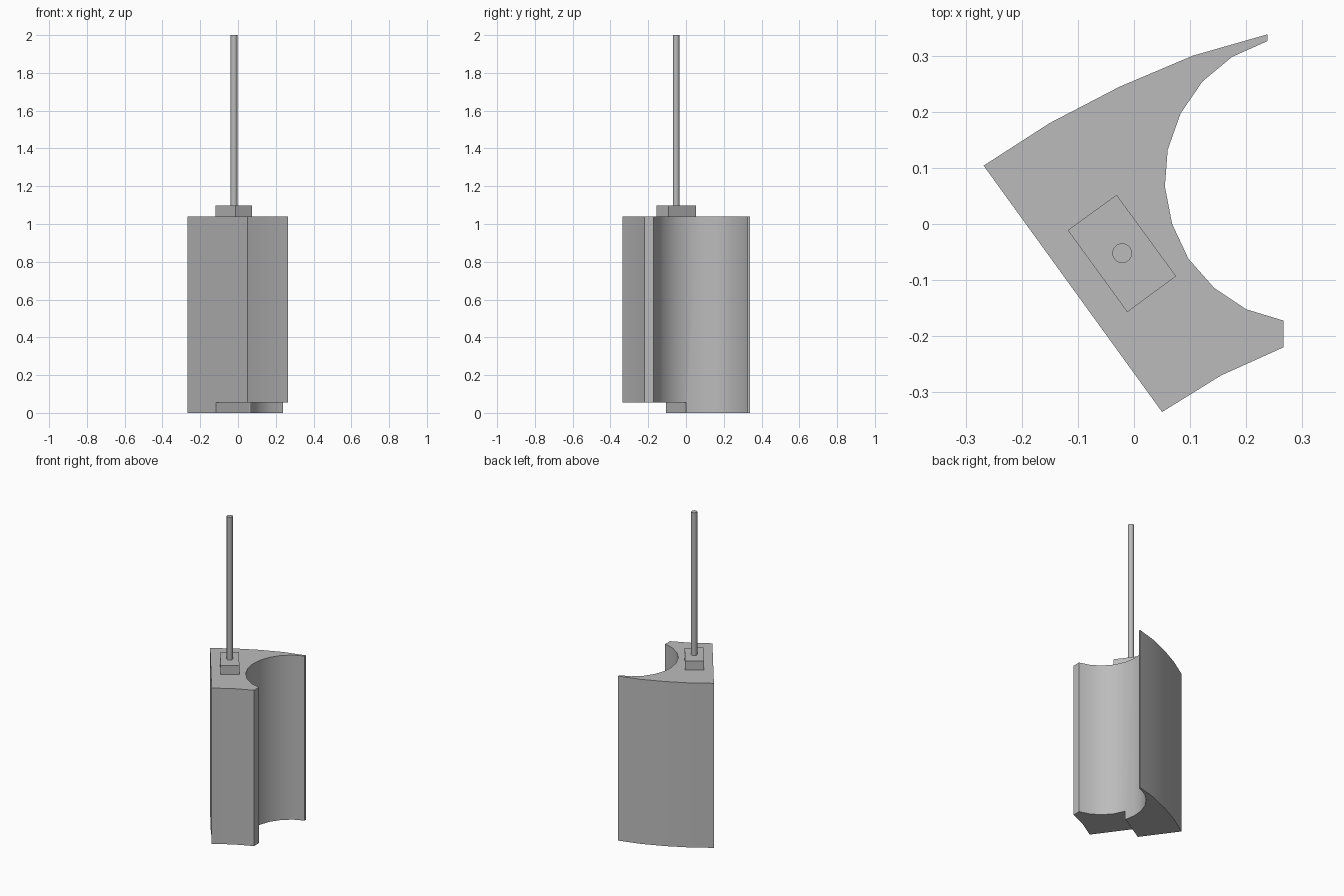
import bpy, bmesh

cube = bpy.data.objects.get("Cube")
if cube:
    bpy.data.objects.remove(cube, do_unlink=True)

grey = bpy.data.materials.new("plain_grey")
grey.use_nodes = True
grey.diffuse_color = (0.5, 0.5, 0.5, 1)
grey.node_tree.nodes["Principled BSDF"].inputs["Base Color"].default_value = grey.diffuse_color


def prism(name, outline, low, high):
    """Extrude a flat outline upward into a solid."""
    bm = bmesh.new()
    base = bm.faces.new([bm.verts.new((x, y, low)) for x, y in outline])
    top = bmesh.ops.extrude_face_region(bm, geom=[base])["geom"]
    bmesh.ops.translate(bm, vec=(0, 0, high - low),
                        verts=[v for v in top if isinstance(v, bmesh.types.BMVert)])
    bmesh.ops.recalc_face_normals(bm, faces=bm.faces)
    mesh = bpy.data.meshes.new(name)
    bm.to_mesh(mesh)
    bm.free()
    obj = bpy.data.objects.new(name, mesh)
    bpy.context.collection.objects.link(obj)
    mesh.materials.append(grey)
    return obj


def smooth(obj):
    bpy.ops.object.select_all(action="DESELECT")
    obj.select_set(True)
    bpy.context.view_layer.objects.active = obj
    bpy.ops.object.shade_smooth_by_angle()


# Body: straight wall, two bowed sides and a scooped inner side
short_side = [(0.05, -0.335), (0.155, -0.27), (0.266, -0.22)]
scoop = [(0.266, -0.172), (0.2, -0.152), (0.143, -0.114), (0.097, -0.062),
         (0.068, 0), (0.055, 0.067), (0.06, 0.132), (0.083, 0.197),
         (0.122, 0.254), (0.175, 0.298), (0.238, 0.326)]
long_side = [(0.238, 0.338), (0.105, 0.3), (-0.025, 0.245),
             (-0.15, 0.18), (-0.268, 0.104)]
body = prism("body", short_side + scoop + long_side, 0, 1.04)

# Raised underside on the front part
cutter = prism("step_cutter", [(-0.3, -0.214), (0.06, 0), (0.4, 0.05),
                               (0.4, -0.5), (-0.3, -0.5)], -0.1, 0.055)
cutter.hide_render = True
cut = body.modifiers.new("step", "BOOLEAN")
cut.operation = "DIFFERENCE"
cut.object = cutter
cut.solver = "EXACT"
smooth(body)
bpy.ops.object.modifier_apply(modifier=cut.name)
bpy.data.objects.remove(cutter, do_unlink=True)
smooth(body)

# Mounting block on top
prism("mounting_block", [(-0.118, -0.011), (-0.012, -0.157),
                         (0.075, -0.093), (-0.031, 0.052)], 1.04, 1.097)

# Tall thin rod
bpy.ops.mesh.primitive_cylinder_add(vertices=24, radius=0.0175, depth=0.903,
                                    location=(-0.021, -0.052, 1.5485))
rod = bpy.context.object
rod.name = "rod"
rod.data.materials.append(grey)
smooth(rod)
